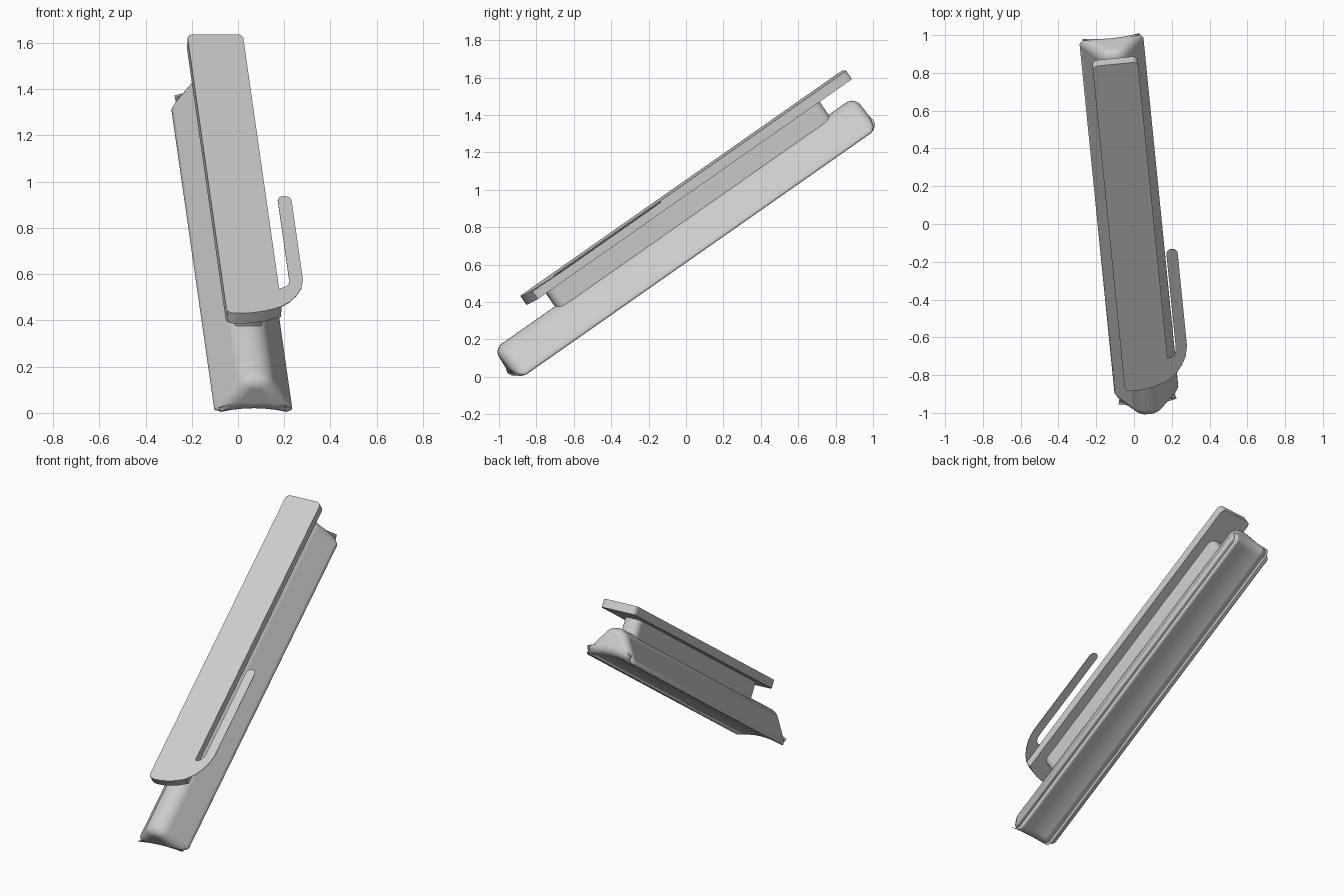
import bpy, bmesh, math
from mathutils import Matrix, Vector

if "Cube" in bpy.data.objects:
    bpy.data.objects.remove(bpy.data.objects["Cube"])

grey = bpy.data.materials.new("light_grey")
grey.use_nodes = True
colour = (0.6, 0.6, 0.6, 1)
grey.diffuse_color = colour
grey.node_tree.nodes["Principled BSDF"].inputs["Base Color"].default_value = colour

# Tilted frame: X across the bar, Y along it, Z out of the top plate
along = Vector((-0.1, 1, 0.7)).normalized()
across = Vector((1, 0.1, 0)).normalized()
out = across.cross(along)
FRAME = Matrix((across, along, out)).transposed().to_4x4()
MID = -0.022


def prism(name, outline, direction, bevel=0, segments=6):
    """Extrude a closed outline and optionally round its sharp edges."""
    bm = bmesh.new()
    face = bm.faces.new([bm.verts.new(p) for p in outline])
    new = bmesh.ops.extrude_face_region(bm, geom=[face])["geom"]
    bmesh.ops.translate(bm, vec=direction,
                        verts=[g for g in new if isinstance(g, bmesh.types.BMVert)])
    bmesh.ops.recalc_face_normals(bm, faces=bm.faces)
    mesh = bpy.data.meshes.new(name)
    bm.to_mesh(mesh)
    bm.free()
    obj = bpy.data.objects.new(name, mesh)
    bpy.context.collection.objects.link(obj)
    mesh.materials.append(grey)
    obj.matrix_world = FRAME
    if bevel:
        mod = obj.modifiers.new("rounding", "BEVEL")
        mod.width = bevel
        mod.segments = segments
        mod.limit_method = "ANGLE"
        mod.angle_limit = math.radians(35)
        mod.use_clamp_overlap = False
    bpy.ops.object.select_all(action="DESELECT")
    obj.select_set(True)
    bpy.context.view_layer.objects.active = obj
    bpy.ops.object.shade_smooth_by_angle(angle=math.radians(35))
    return obj


def arc(cx, cy, r, start, end, steps=6):
    angles = [math.radians(start + (end - start) * i / steps) for i in range(steps + 1)]
    return [(cx + r * math.cos(a), cy + r * math.sin(a)) for a in angles]


def rounded_box(x0, x1, y0, y1, r):
    return (arc(x1 - r, y1 - r, r, 0, 90) + arc(x0 + r, y1 - r, r, 90, 180)
            + arc(x0 + r, y0 + r, r, 180, 270) + arc(x1 - r, y0 + r, r, 270, 360))


def flat(points, z):
    return [(x, y, z) for x, y in points]


# Main bar: rounded wedge section with a hollowed base
START, END, BASE, RIDGE = -0.76, 1.60, 0.495, 0.71
half = 0.19
base = [(MID + half * t / 4, START, BASE + 0.035 * (1 - (t / 4) ** 2)) for t in range(-4, 5)]
section = base + [(MID + 0.052, START, RIDGE), (MID - 0.052, START, RIDGE)]
prism("bar", section, (0, END - START, 0), 0.05)

# Spacer between the bar and the plate
prism("spacer", flat(rounded_box(MID - 0.06, MID + 0.06, -0.36, 1.43, 0.045), 0.69),
      (0, 0, 0.12))

# Top plate with a bowed front end
LEFT, RIGHT, TOP = -0.136, 0.106, 0.857
front = [(LEFT, -0.445), (-0.13, -0.463), (-0.115, -0.472), (-0.09, -0.476),
         (-0.04, -0.474), (0.014, -0.463), (0.06, -0.447), (RIGHT, -0.424)]
back = arc(RIGHT - 0.03, 1.605, 0.03, 0, 90) + arc(LEFT + 0.03, 1.605, 0.03, 90, 180)
prism("top_plate", flat(front + back, TOP - 0.055), (0, 0, 0.055))

# Thin side hook, flush with the plate's top
outer = [(RIGHT - 0.01, -0.429), (RIGHT, -0.424), (0.145, -0.388), (0.178, -0.34),
         (0.203, -0.285), (0.215, -0.22)]
tip = arc(0.185, 0.38, 0.03, 0, 180, 10)
inner = [(0.155, -0.22), (0.152, -0.25), (0.14, -0.272), (0.122, -0.283),
         (RIGHT, -0.285), (RIGHT - 0.01, -0.285)]
prism("side_hook", flat(outer + tip + inner, TOP - 0.004), (0, 0, 0.004))
